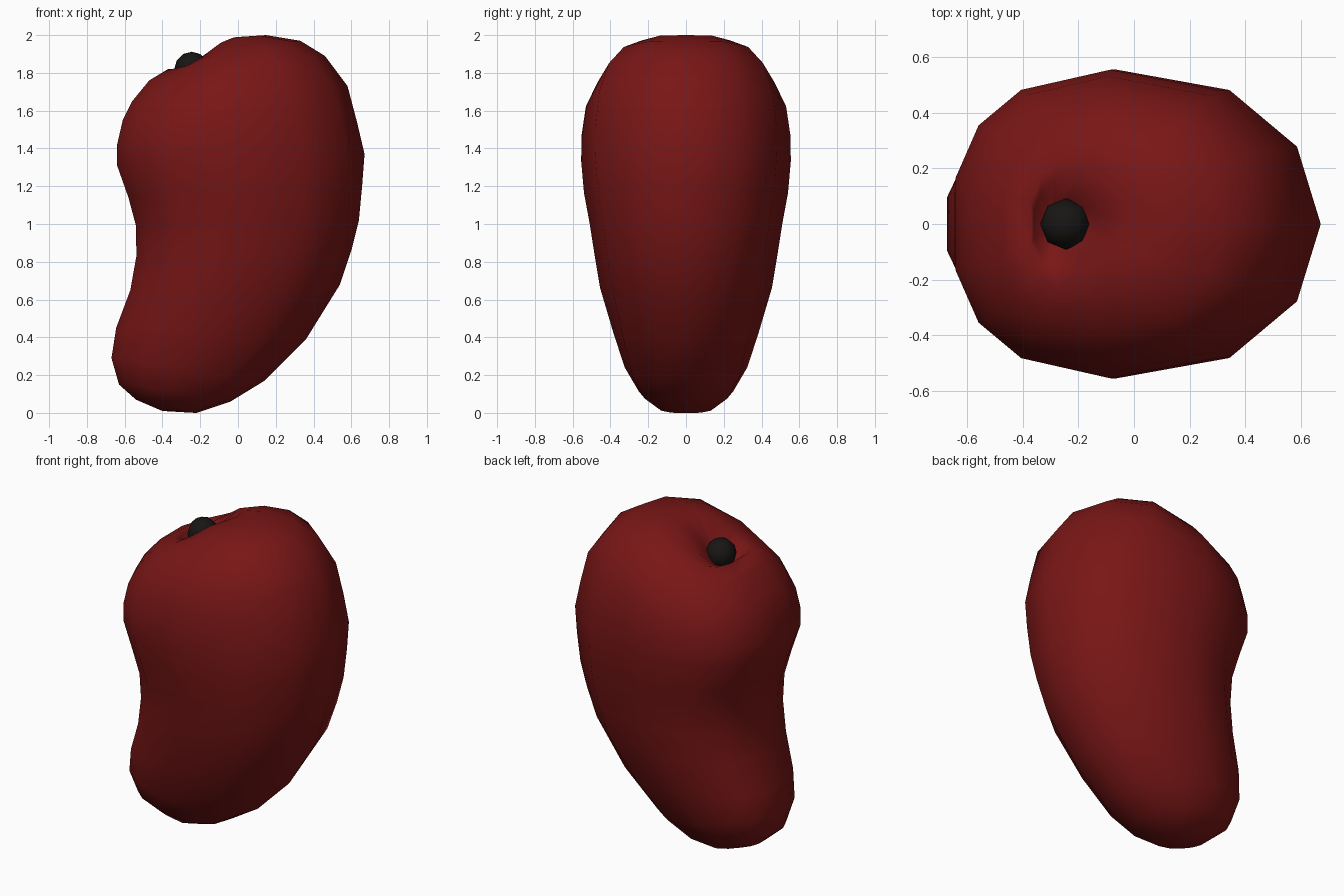
import bpy, bmesh

if "Cube" in bpy.data.objects:
    bpy.data.objects.remove(bpy.data.objects["Cube"])

def material(name, rgb):
    m = bpy.data.materials.new(name)
    m.diffuse_color = (*rgb, 1)
    m.use_nodes = True
    m.node_tree.nodes["Principled BSDF"].inputs["Base Color"].default_value = m.diffuse_color
    return m

def finish(bm, name, mat):
    bmesh.ops.recalc_face_normals(bm, faces=bm.faces)
    for f in bm.faces:
        f.smooth = True
    me = bpy.data.meshes.new(name)
    bm.to_mesh(me)
    bm.free()
    me.materials.append(mat)
    ob = bpy.data.objects.new(name, me)
    bpy.context.collection.objects.link(ob)
    return ob

# Unit cross-section: rounded on the right, blunter on the left, mirrored in y
half = [(0.87, 0.5), (0.5, 0.866), (-0.13, 1), (-0.63, 0.87), (-0.87, 0.64), (-1, 0.3)]
section = [(1, 0)] + half + [(x, -y) for x, y in reversed(half)]

# Fruit body: tilted rings (left x, left z, right x, right z, half depth)
rings = [
    (-0.54, 0.07, -0.22, 0.00, 0.15),
    (-0.63, 0.15, -0.04, 0.06, 0.25),
    (-0.67, 0.29, 0.14, 0.17, 0.325),
    (-0.645, 0.45, 0.36, 0.39, 0.385),
    (-0.57, 0.65, 0.54, 0.68, 0.455),
    (-0.538, 0.83, 0.60, 0.86, 0.485),
    (-0.54, 0.99, 0.64, 1.02, 0.51),
    (-0.58, 1.14, 0.657, 1.20, 0.54),
    (-0.64, 1.31, 0.67, 1.37, 0.555),
    (-0.64, 1.42, 0.63, 1.54, 0.553),
    (-0.61, 1.55, 0.58, 1.73, 0.53),
    (-0.56, 1.65, 0.46, 1.89, 0.47),
    (-0.47, 1.76, 0.33, 1.97, 0.38),
    (-0.37, 1.82, 0.15, 2.00, 0.27),
    (-0.36, 1.80, 0.00, 1.99, 0.17),
    (-0.31, 1.75, -0.15, 1.87, 0.08),
]
bm = bmesh.new()
loops = []
for xl, zl, xr, zr, w in rings:
    loop = []
    for u, v in section:
        t = (1 + u) / 2
        s = t * t * (3 - 2 * t)  # gentle S-curve across the tilted ring
        loop.append(bm.verts.new((xl + (xr - xl) * t, w * v, zl + (zr - zl) * s)))
    loops.append(loop)
bottom = bm.verts.new((-0.40, 0, 0.01))
dimple = bm.verts.new((-0.23, 0, 1.73))
n = len(section)
for i in range(n):
    j = (i + 1) % n
    for a, b in zip(loops, loops[1:]):
        bm.faces.new((a[i], a[j], b[j], b[i]))
    bm.faces.new((bottom, loops[0][j], loops[0][i]))
    bm.faces.new((loops[-1][i], loops[-1][j], dimple))
finish(bm, "fruit_body", material("dark_red", (0.19, 0.008, 0.008)))

# Stem stub sitting in the dimple
bm = bmesh.new()
bmesh.ops.create_uvsphere(bm, u_segments=8, v_segments=6, radius=0.092)
stem = finish(bm, "stem_stub", material("near_black", (0.009, 0.008, 0.007)))
stem.location = (-0.245, 0, 1.82)
